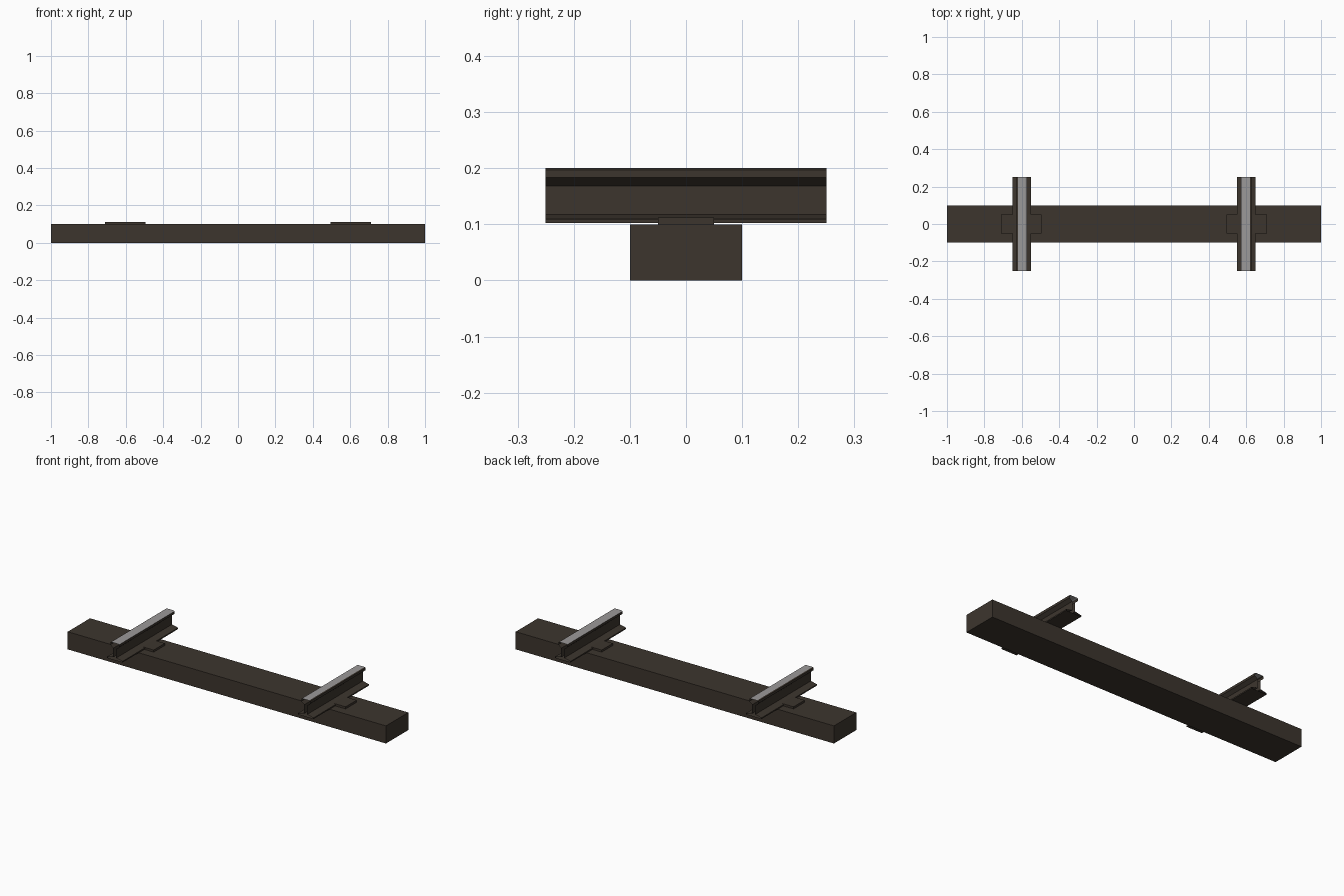
import bpy, bmesh

if "Cube" in bpy.data.objects:
    bpy.data.objects.remove(bpy.data.objects["Cube"])


def material(name, rgb):
    m = bpy.data.materials.new(name)
    m.diffuse_color = (*rgb, 1)
    m.use_nodes = True
    m.node_tree.nodes["Principled BSDF"].inputs["Base Color"].default_value = m.diffuse_color
    return m


brown = material("dark_brown", (0.046, 0.036, 0.027))
steel = material("worn_steel", (0.33, 0.32, 0.32))


def finish(name, bm, mats):
    bmesh.ops.recalc_face_normals(bm, faces=bm.faces)
    me = bpy.data.meshes.new(name)
    bm.to_mesh(me)
    bm.free()
    for m in mats:
        me.materials.append(m)
    ob = bpy.data.objects.new(name, me)
    bpy.context.collection.objects.link(ob)
    return ob


def box(name, lo, hi):
    bm = bmesh.new()
    bmesh.ops.create_cube(bm, size=1)
    for v in bm.verts:
        for i in range(3):
            v.co[i] = lo[i] if v.co[i] < 0 else hi[i]
    return finish(name, bm, [brown])


# Rail section: half profile (offset from rail centre, height), bottom to top
HALF = [(0.049, 0.102), (0.049, 0.109), (0.009, 0.117), (0.009, 0.168),
        (0.027, 0.183), (0.027, 0.197), (0.021, 0.2)]
PROFILE = HALF + [(-x, z) for x, z in reversed(HALF)]


def rail(name, side):
    # Open-ended extrusion; positive offset points to the track's outside
    bm = bmesh.new()
    rings = [[bm.verts.new((side * (0.6 + x), y, z)) for x, z in PROFILE]
             for y in (-0.25, 0.25)]
    n = len(PROFILE)
    for i in range(n):
        j = (i + 1) % n
        f = bm.faces.new((rings[0][i], rings[0][j], rings[1][j], rings[1][i]))
        # Worn running surface: top and inner bevel
        c = f.calc_center_median()
        if c.z > 0.195 and abs(c.x) < 0.61:
            f.material_index = 1
    finish(name, bm, [brown, steel])


# Wooden sleeper
box("sleeper", (-1, -0.1, 0), (1, 0.1, 0.1))

# Rails and base plates on both sides
for label, s in (("left", -1), ("right", 1)):
    xs = sorted((s * 0.495, s * 0.711))
    box(label + "_base_plate", (xs[0], -0.05, 0.099), (xs[1], 0.05, 0.112))
    rail(label + "_rail", s)
